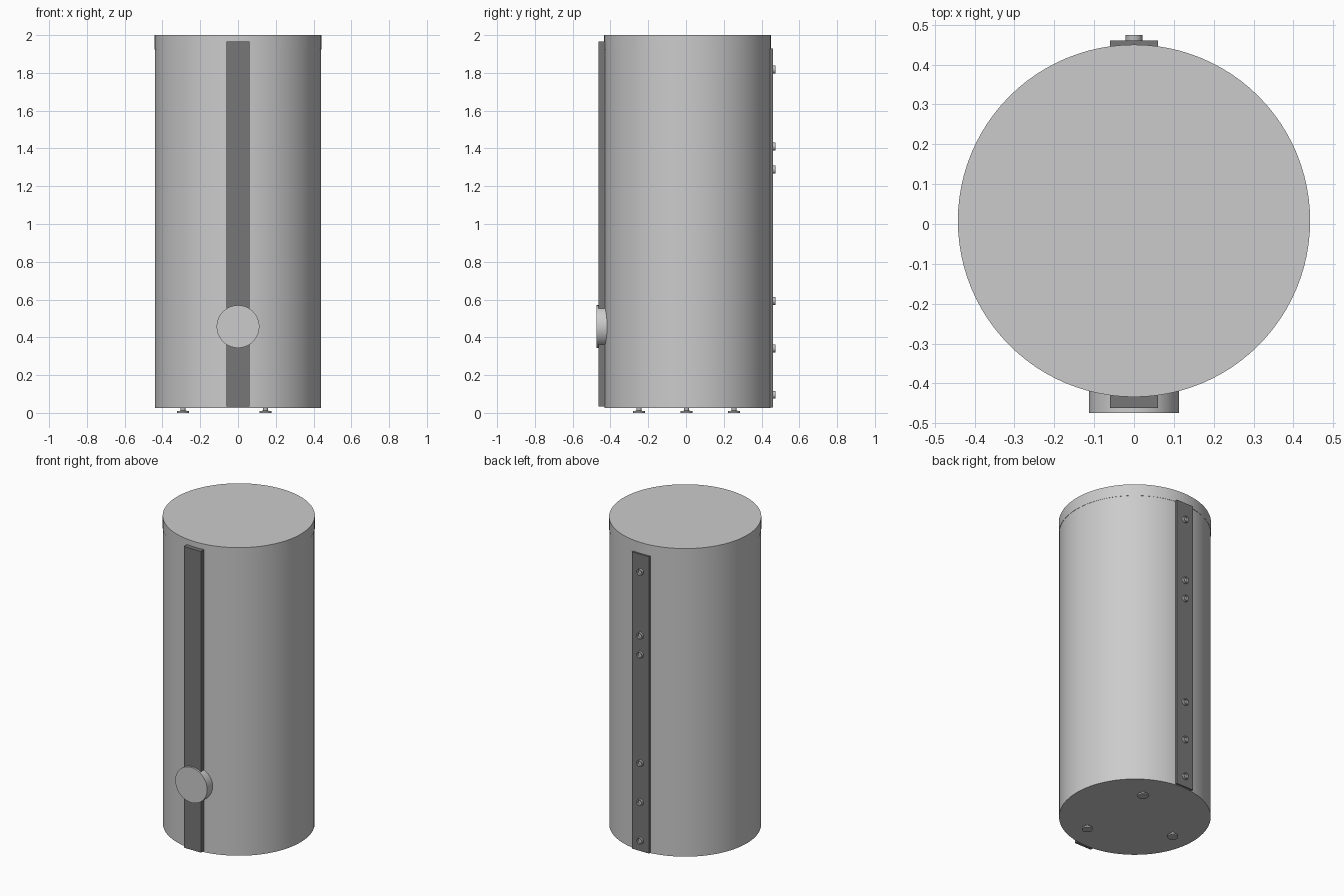
import bpy, bmesh, math
from mathutils import Matrix

if "Cube" in bpy.data.objects:
    bpy.data.objects.remove(bpy.data.objects["Cube"])


def material(name, value):
    m = bpy.data.materials.new(name)
    m.diffuse_color = (value, value, value, 1)
    m.use_nodes = True
    m.node_tree.nodes["Principled BSDF"].inputs["Base Color"].default_value = m.diffuse_color
    return m


LIGHT = material("light grey", 0.60)
DARK = material("dark grey", 0.185)
STEEL = material("steel grey", 0.50)
CY = 0.008  # the tank axis sits slightly behind the centre


def lathe(name, profile, mat, loc, segs, axis="Z"):
    """Revolve (radius, height) points; axis 'Y' lays it along +y."""
    bm = bmesh.new()
    rings = []
    for r, h in profile:
        if r == 0:
            rings.append([bm.verts.new((0, 0, h))] * segs)
        else:
            rings.append([bm.verts.new((r * math.cos(2 * math.pi * i / segs),
                                        r * math.sin(2 * math.pi * i / segs), h))
                          for i in range(segs)])
    for a, b in zip(rings, rings[1:]):
        for i in range(segs):
            j = (i + 1) % segs
            corners = list(dict.fromkeys((a[i], a[j], b[j], b[i])))
            bm.faces.new(corners)
    bmesh.ops.recalc_face_normals(bm, faces=bm.faces)
    if axis == "Y":
        bmesh.ops.transform(bm, matrix=Matrix.Rotation(-math.pi / 2, 4, "X"), verts=bm.verts)
    ob = finish(name, bm, mat, loc)
    bpy.ops.object.select_all(action="DESELECT")
    ob.select_set(True)
    bpy.context.view_layer.objects.active = ob
    bpy.ops.object.shade_smooth_by_angle(angle=math.radians(35))
    return ob


def finish(name, bm, mat, loc=(0, 0, 0)):
    me = bpy.data.meshes.new(name)
    bm.to_mesh(me)
    bm.free()
    me.materials.append(mat)
    ob = bpy.data.objects.new(name, me)
    ob.location = loc
    bpy.context.collection.objects.link(ob)
    return ob


def box(name, lo, hi, mat):
    bm = bmesh.new()
    bmesh.ops.create_cube(bm, size=1)
    for v in bm.verts:
        v.co = [(a + b) / 2 + c * (b - a) for a, b, c in zip(lo, hi, v.co)]
    return finish(name, bm, mat)


# Tank jacket and the lid that caps it
lathe("tank_body", [(0, 0.025), (0.4405, 0.025), (0.4405, 1.93), (0, 1.93)],
      LIGHT, (0, CY, 0), 96)
lathe("tank_lid", [(0, 1.925), (0.442, 1.925), (0.442, 2.0), (0, 2.0)],
      LIGHT, (0, CY, 0), 96)

# Front and back cover strips
box("front_strip", (-0.06, -0.462, 0.035), (0.06, -0.40, 1.965), DARK)
box("back_strip", (-0.06, 0.41, 0.028), (0.06, 0.460, 1.93), DARK)

# Round inspection cover on the front
lathe("inspection_cover", [(0, 0), (0.113, 0), (0.113, 0.074), (0, 0.074)],
      LIGHT, (0, -0.474, 0.457), 64, "Y")

# Open pipe connections on the back
for n, z in enumerate((0.096, 0.342, 0.593, 1.288, 1.41, 1.818)):
    lathe(f"pipe_connection_{n + 1}",
          [(0, 0), (0.021, 0), (0.021, 0.034), (0.015, 0.034), (0.015, 0.022), (0, 0.022)],
          STEEL, (0, 0.440, z), 24, "Y")

# Three levelling feet, 120 degrees apart
for n in range(3):
    a = math.radians(60 + 120 * n)
    lathe(f"foot_{n + 1}",
          [(0, 0), (0.032, 0), (0.032, 0.009), (0.013, 0.012), (0.013, 0.03), (0, 0.03)],
          STEEL, (0.291 * math.cos(a), 0.003 + 0.291 * math.sin(a), 0), 24)
